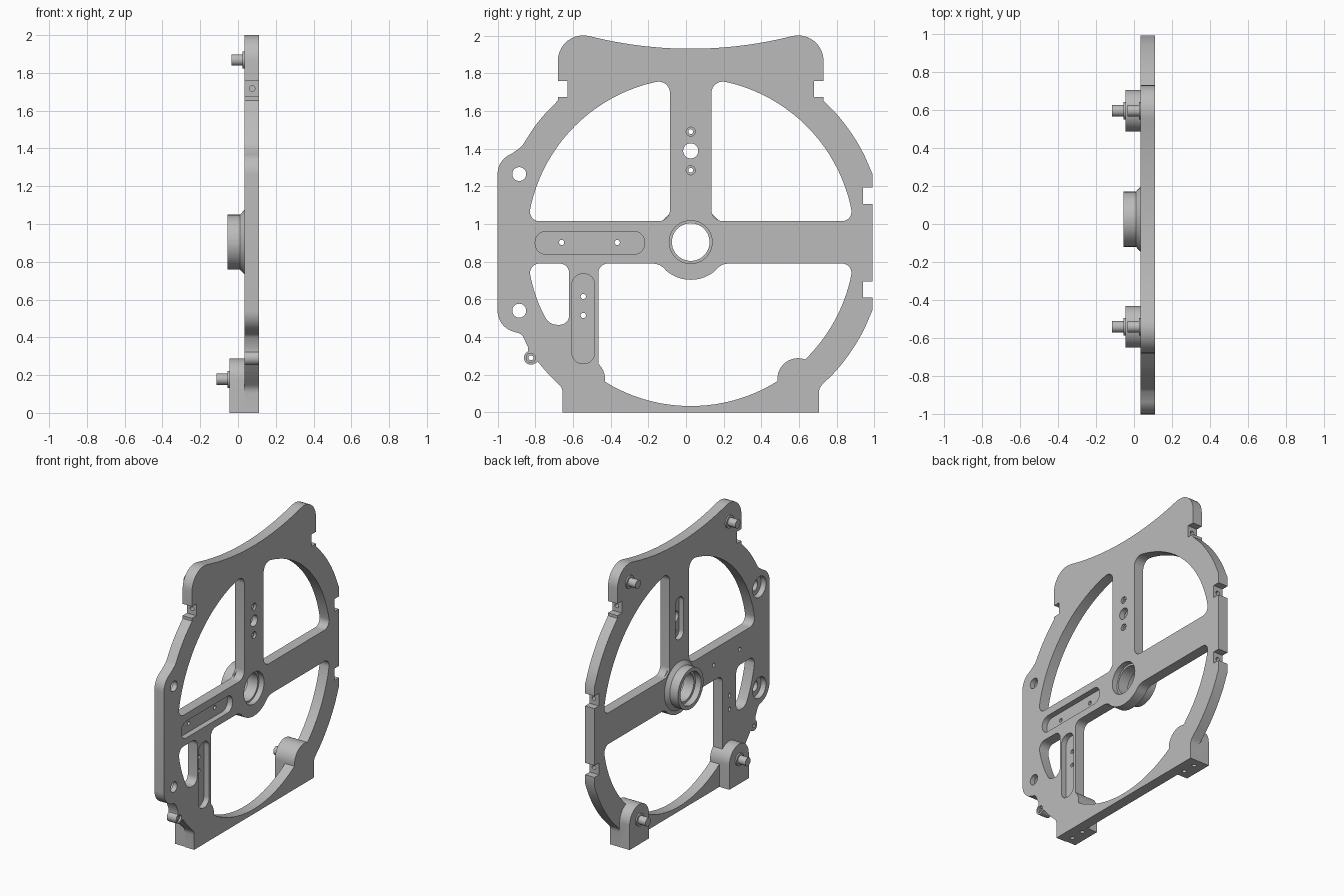
import bpy, bmesh
from math import pi, sin, cos, tan, atan2, asin, acos, radians
from mathutils import Vector, Matrix

cube = bpy.data.objects.get("Cube")
if cube:
    bpy.data.objects.remove(cube, do_unlink=True)

metal = bpy.data.materials.new("plain_grey")
metal.use_nodes = True
metal.diffuse_color = (0.5, 0.5, 0.5, 1)
metal.node_tree.nodes["Principled BSDF"].inputs["Base Color"].default_value = (0.5, 0.5, 0.5, 1)

CY, CZ = 0.025, 0.904      # hub axis
R_IN, R_OUT = 0.87, 1.03   # window and rim radii
BACK, FRONT = 0.035, 0.11  # plate thickness range in x


def finish(name, bm):
    bmesh.ops.recalc_face_normals(bm, faces=bm.faces)
    mesh = bpy.data.meshes.new(name)
    bm.to_mesh(mesh)
    bm.free()
    mesh.materials.append(metal)
    ob = bpy.data.objects.new(name, mesh)
    bpy.context.collection.objects.link(ob)
    return ob


def fillet(points):
    """Round each (y, z, radius) corner of a closed outline."""
    out = []
    for i, (y, z, r) in enumerate(points):
        p = Vector((y, z))
        if not r:
            out.append(p)
            continue
        u = (Vector(points[i - 1][:2]) - p).normalized()
        v = (Vector(points[(i + 1) % len(points)][:2]) - p).normalized()
        half = u.angle(v) / 2
        c = p + (u + v).normalized() * r / sin(half)
        s, e = p + u * r / tan(half) - c, p + v * r / tan(half) - c
        a0 = atan2(s.y, s.x)
        d = (atan2(e.y, e.x) - a0 + pi) % (2 * pi) - pi
        n = max(3, int(abs(d) / 0.17))
        out += [c + Vector((cos(a0 + d * k / n), sin(a0 + d * k / n))) * r for k in range(n + 1)]
    return out


def arc(r, a0, a1, f0=0, f1=0, y=CY, z=CZ, n=20, gap=0.1):
    """Arc in degrees; the ends are corners that may be filleted."""
    a0, a1 = radians(a0), radians(a1)
    g = gap if a1 > a0 else -gap
    angles = [a0] + [a0 + g + (a1 - a0 - 2 * g) * k / n for k in range(n + 1)] + [a1]
    pts = [(y + r * cos(a), z + r * sin(a), 0) for a in angles]
    pts[0] = pts[0][:2] + (f0,)
    pts[-1] = pts[-1][:2] + (f1,)
    return pts


def prism(name, points, x0=-0.2, x1=0.2):
    bm = bmesh.new()
    face = bm.faces.new([bm.verts.new((x0, p.x, p.y)) for p in fillet(points)])
    ext = bmesh.ops.extrude_face_region(bm, geom=[face], use_keep_orig=True)
    verts = [g for g in ext["geom"] if isinstance(g, bmesh.types.BMVert)]
    bmesh.ops.translate(bm, verts=verts, vec=(x1 - x0, 0, 0))
    return finish(name, bm)


def cyl(name, start, end, r1, r2=None, seg=40):
    s, e = Vector(start), Vector(end)
    m = Matrix.Translation((s + e) / 2) @ (e - s).to_track_quat("Z", "Y").to_matrix().to_4x4()
    bm = bmesh.new()
    bmesh.ops.create_cone(bm, cap_ends=True, segments=seg, radius1=r1,
                          radius2=r1 if r2 is None else r2, depth=(e - s).length, matrix=m)
    return finish(name, bm)


def combine(tool, op="DIFFERENCE"):
    mod = plate.modifiers.new("cut", "BOOLEAN")
    mod.operation, mod.solver, mod.object = op, "EXACT", tool
    bpy.context.view_layer.objects.active = plate
    bpy.ops.object.modifier_apply(modifier=mod.name)
    bpy.data.objects.remove(tool, do_unlink=True)


def drill(y, z, r, x0=-0.2, x1=0.2):
    combine(cyl("drill", (x0, y, z), (x1, y, z), r))


def rounded_box(y0, y1, z0, z1, r):
    return [(y0, z0, r), (y1, z0, r), (y1, z1, r), (y0, z1, r)]


def notch(y, depth, z0, z1):
    return [(y, z0, 0), (y - depth, z0, 0), (y - depth, z1, 0), (y, z1, 0)]


# Plate outline, anticlockwise from the bottom left
foot = -48.7
flat = 20.46
shoulder = 46.8
outline = [(-0.655, 0, 0), (0.705, 0, 0)]
outline += arc(R_OUT, foot, -flat, 0.06)
outline += notch(0.99, 0.05, 0.61, 0.695) + notch(0.99, 0.05, 1.105, 1.195)
outline += arc(R_OUT, flat, shoulder)
outline += notch(0.73, 0.05, 1.675, 1.76) + [(0.73, 2.035, 0.135)]
outline += arc(2.19, -76.0, -104.0, z=4.12, gap=0.01)
outline += [(-0.68, 2.035, 0.135)] + notch(-0.68, -0.05, 1.76, 1.675)
outline += arc(R_OUT, 180 - shoulder, 150.5, 0, 0.06)
outline += arc(0.115, 110, 180, y=-0.885, z=1.265, n=8)
outline += arc(0.115, 180, 250, y=-0.885, z=0.54, n=8)
outline += [(-0.87, 0.415, 0.04), (-0.838, 0.345, 0)]
outline += arc(0.037, 115, 300, y=-0.823, z=0.29, n=12)
outline += arc(R_OUT, 218, 180 - foot, 0, 0.06, n=8, gap=0.06)
plate = prism("frame_plate", outline, BACK, FRONT)

# Windows between the spokes
up = asin(0.111 / R_IN) * 180 / pi
side = acos(0.11 / R_IN) * 180 / pi
post = 360 - acos(-0.49 / R_IN) * 180 / pi
upper_left = arc(R_IN, 180 - side, 180 - up, 0.06, 0.05) + [(-0.085, 1.015, 0.06)]
upper_right = arc(R_IN, up, side, 0.05, 0.06) + [(0.135, 1.015, 0.06)]
lower_left = arc(R_IN, 187.5, 210.3, 0.05, 0.07, n=6) + [(-0.62, 0.465, 0.05), (-0.62, 0.79, 0.05)]
lower = arc(R_IN, 352.5, post, 0.05, 0, n=40) + [(-0.465, 0.79, 0.05)]
lower += arc(0.2, 214.8, 325.2, 0.08, 0.08, gap=0.25)
for window in (upper_left, upper_right, lower_left, lower):
    combine(prism("window", window))

# Foot bosses with arched tops
FEET = (-0.54, 0.595)
for y in FEET:
    boss = [(y - 0.11, 0, 0), (y + 0.11, 0, 0)] + arc(0.11, 0, 180, y=y, z=0.178, n=18)
    combine(prism("boss", boss, -0.045, FRONT), "UNION")

# Hub sleeve with flared root, then stepped bore
combine(cyl("sleeve", (-0.055, CY, CZ), (0.06, CY, CZ), 0.145, seg=64), "UNION")
combine(cyl("flare", (0.008, CY, CZ), (0.05, CY, CZ), 0.143, 0.187, seg=64), "UNION")
drill(CY, CZ, 0.1)
drill(CY, CZ, 0.114, 0.07, 0.2)
drill(CY, CZ, 0.118, -0.2, -0.01)

# Front pockets and the rear slot in the upper spoke
combine(prism("pocket", rounded_box(-0.8, -0.22, 0.84, 0.96, 0.055), 0.07))
combine(prism("pocket", rounded_box(-0.605, -0.485, 0.26, 0.735, 0.055), 0.07))
combine(prism("slot", rounded_box(-0.022, 0.072, 1.235, 1.54, 0.046), -0.2, 0.07))

# Screw holes, with counterbores where needed
for y, z in ((-0.66, 0.902), (-0.365, 0.902), (-0.545, 0.615), (-0.545, 0.515)):
    drill(y, z, 0.014)
drill(CY, 1.388, 0.04)
for y, z in ((CY, 1.49), (CY, 1.285), (-0.823, 0.29)):
    drill(y, z, 0.013)
    drill(y, z, 0.024, 0.095)
for z in (0.54, 1.265):
    drill(-0.885, z, 0.037)
    drill(-0.885, z, 0.075, -0.2, 0.075)

# Small holes in notch floors and under the feet
for y, z, d in ((0.69, 1.717, -1), (-0.64, 1.717, 1), (0.95, 1.15, -1), (0.95, 0.652, -1)):
    combine(cyl("drill", (0.075, y, z), (0.075, y + d * 0.05, z), 0.015, seg=20))
for y in FEET:
    for dy in (-0.05, 0.05):
        combine(cyl("drill", (0.03, y + dy, -0.02), (0.03, y + dy, 0.06), 0.015, seg=20))

# Locating pins with collars
parts = [plate]
for y, side_name in zip(FEET, ("right", "left")):
    for z, root, level in ((0.178, -0.045, "lower"), (1.868, BACK, "upper")):
        label = level + "_" + side_name
        parts.append(cyl(label + "_pin", (root - 0.07, y, z), (root + 0.01, y, z), 0.03))
        parts.append(cyl(label + "_collar", (root - 0.01, y, z), (root + 0.01, y, z), 0.045))

# Smooth round walls, sharp edges
bpy.context.view_layer.update()
bpy.ops.object.select_all(action="DESELECT")
for ob in parts:
    ob.select_set(True)
bpy.context.view_layer.objects.active = plate
bpy.ops.object.shade_smooth_by_angle(angle=radians(30))
